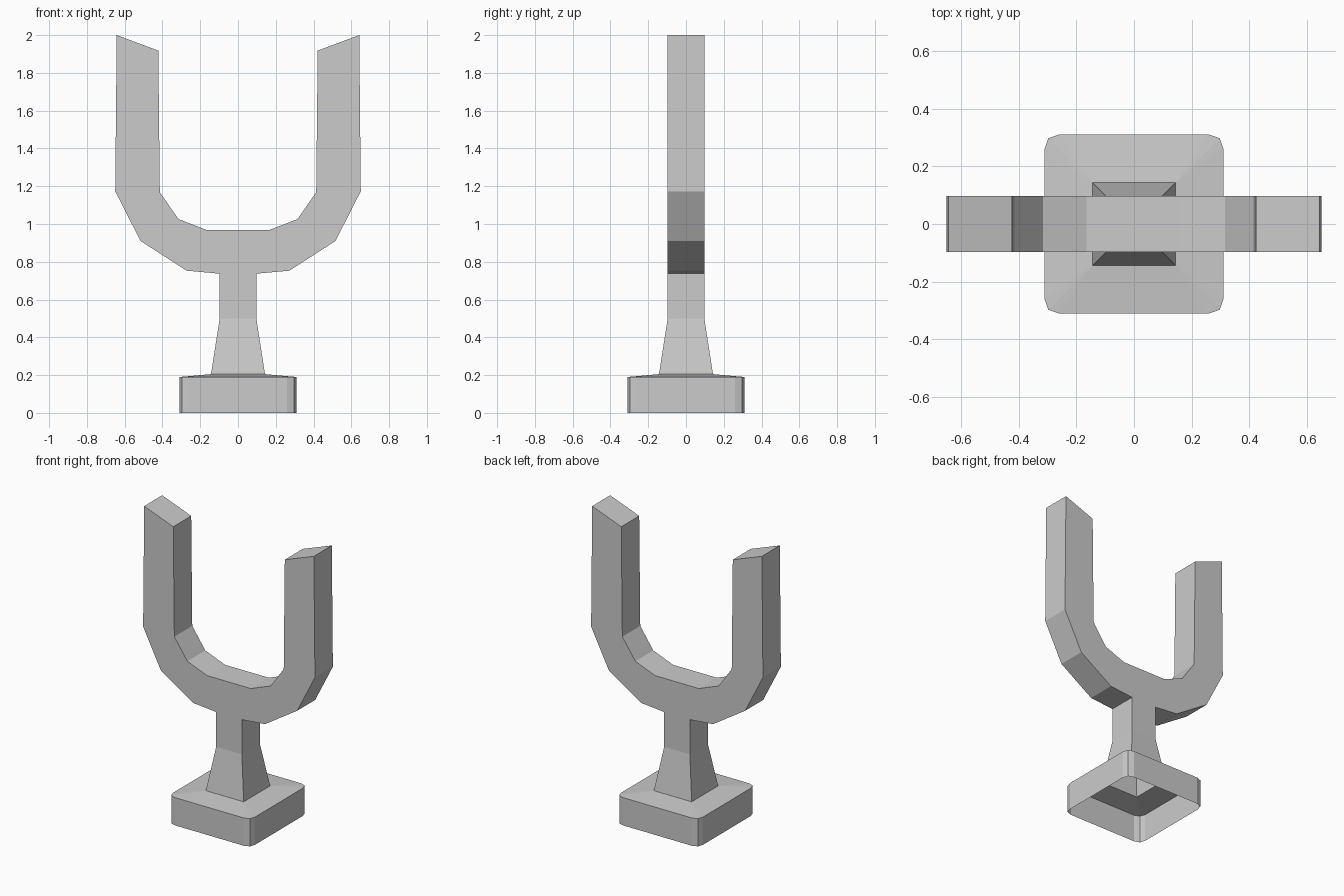
import bpy, bmesh

if "Cube" in bpy.data.objects:
    bpy.data.objects.remove(bpy.data.objects["Cube"])


def finish(name, bm):
    bmesh.ops.recalc_face_normals(bm, faces=bm.faces)
    mesh = bpy.data.meshes.new(name)
    bm.to_mesh(mesh)
    bm.free()
    obj = bpy.data.objects.new(name, mesh)
    bpy.context.collection.objects.link(obj)
    return obj


def square_ring(bm, r, z):
    return [bm.verts.new((sx * r, sy * r, z))
            for sx, sy in ((1, 1), (-1, 1), (-1, -1), (1, -1))]


def rounded_ring(bm, z, r=0.31, c=0.297, s=0.26):
    pts, corner = [], [(r, s), (c, c), (s, r)]
    for _ in range(4):
        pts += corner
        corner = [(-y, x) for x, y in corner]
    return [bm.verts.new((x, y, z)) for x, y in pts]


def bridge(bm, a, b):
    n = len(a)
    for i in range(n):
        j = (i + 1) % n
        bm.faces.new((a[i], a[j], b[j], b[i]))


# Stand: hollow rounded-square base, open underneath, rising into a tapered stem
bm = bmesh.new()
low, high = rounded_ring(bm, 0), rounded_ring(bm, 0.19)
bridge(bm, low, high)
foot, neck, top = (square_ring(bm, r, z)
                   for r, z in ((0.143, 0.205), (0.097, 0.5), (0.097, 0.737)))
for k in range(4):
    a, b, c = high[3 * k:3 * k + 3]
    bm.faces.new((a, b, foot[k]))
    bm.faces.new((b, c, foot[k]))
    bm.faces.new((c, high[(3 * k + 3) % 12], foot[(k + 1) % 4], foot[k]))
bridge(bm, foot, neck)
bridge(bm, neck, top)
finish("stand", bm)

# Fork: right half of the U as outer/inner pairs, mirrored to the left
half = [((0.097, 0.737), (0.165, 0.968)), ((0.272, 0.753), (0.315, 1.026)),
        ((0.516, 0.91), (0.414, 1.168)), ((0.65, 1.173), (0.414, 1.168)),
        ((0.642, 2.0), (0.422, 1.918))]
pairs = [tuple((-x, z) for x, z in p) for p in reversed(half)] + half
bm = bmesh.new()
D = 0.097
cross = [[bm.verts.new((x, y, z)) for (x, z), y in
          ((o, -D), (o, D), (i, D), (i, -D))] for o, i in pairs]
for n in range(len(cross) - 1):
    a, b = cross[n], cross[n + 1]
    for i in range(4):
        j = (i + 1) % 4
        # stem opening and the pinched inner step are left without a face
        if i == 0 and n == len(half) - 1:
            continue
        if i == 2 and pairs[n][1] == pairs[n + 1][1]:
            continue
        bm.faces.new((a[i], a[j], b[j], b[i]))
bm.faces.new(cross[0])
bm.faces.new(cross[-1])
bmesh.ops.remove_doubles(bm, verts=bm.verts, dist=0.0005)
finish("fork", bm)
